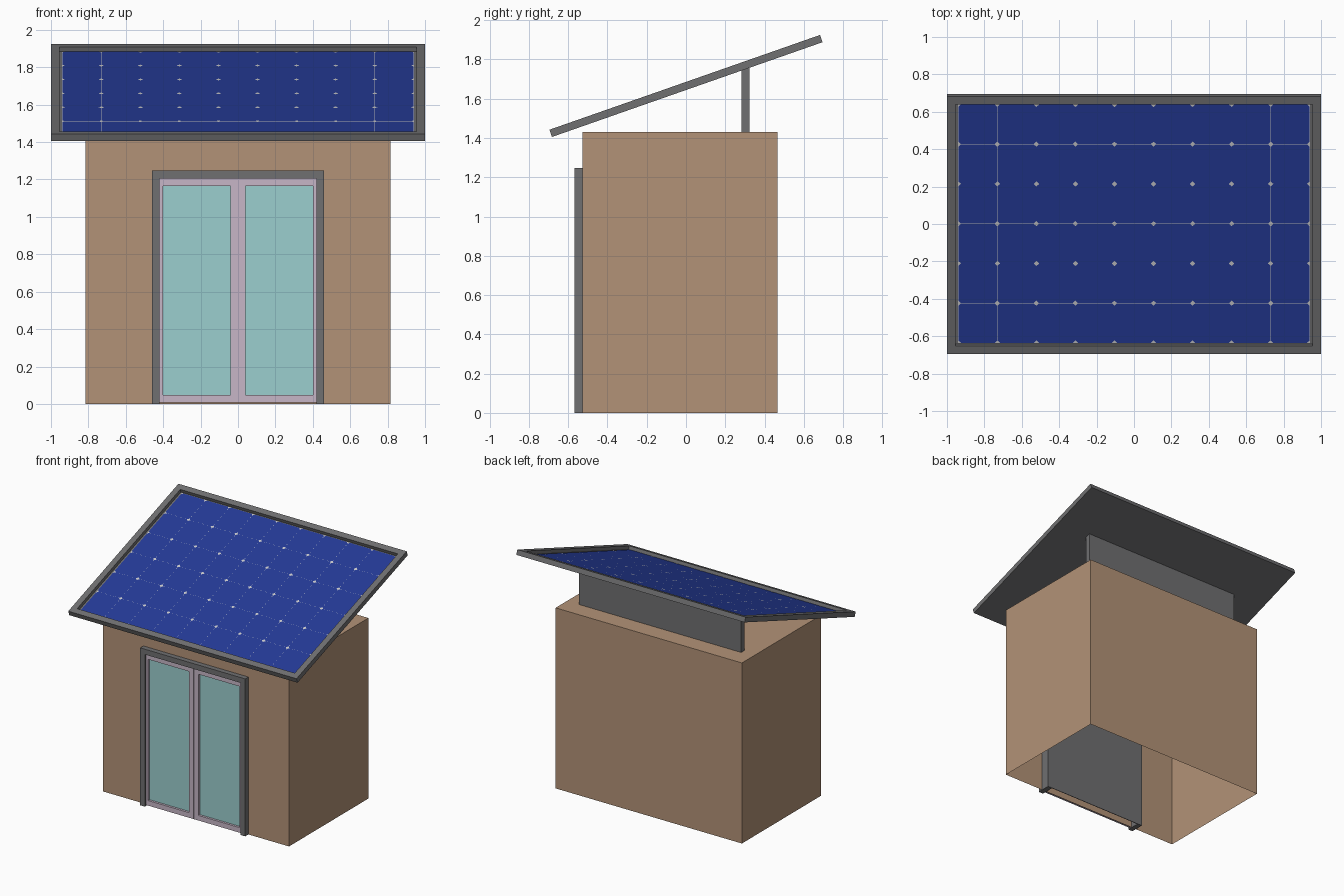
import bpy, bmesh, math
from mathutils import Matrix, Vector

if "Cube" in bpy.data.objects:
    bpy.data.objects.remove(bpy.data.objects["Cube"])


def material(name, rgb):
    m = bpy.data.materials.new(name)
    m.diffuse_color = (*rgb, 1)
    m.use_nodes = True
    m.node_tree.nodes["Principled BSDF"].inputs["Base Color"].default_value = m.diffuse_color
    return m


TAN = material("tan_wall", (0.45, 0.29, 0.185))
GRAY = material("dark_gray_metal", (0.16, 0.16, 0.165))
BLUE = material("cell_blue", (0.018, 0.043, 0.31))
PALE = material("pale_backing", (0.6, 0.6, 0.62))
GLASS = material("teal_glass", (0.33, 0.62, 0.62))
PINK = material("pale_mauve_frame", (0.57, 0.47, 0.57))


def finish(name, bm, mat, matrix=None):
    if matrix:
        bm.transform(matrix)
    me = bpy.data.meshes.new(name)
    bm.to_mesh(me)
    bm.free()
    me.materials.append(mat)
    ob = bpy.data.objects.new(name, me)
    bpy.context.collection.objects.link(ob)
    return ob


def box_bm(lo, hi):
    bm = bmesh.new()
    bmesh.ops.create_cube(bm, size=1)
    for v in bm.verts:
        v.co = Vector([(a + b) / 2 + c * (b - a) for a, b, c in zip(lo, hi, v.co)])
    bm.normal_update()
    return bm


def box(name, lo, hi, mat, matrix=None):
    return finish(name, box_bm(lo, hi), mat, matrix)


# Hollow body, open underneath
bm = box_bm((-0.816, -0.527, 0), (0.816, 0.466, 1.43))
bmesh.ops.delete(bm, geom=[f for f in bm.faces if f.normal.z < -0.5], context='FACES')
finish("body", bm, TAN)

# Rear roof support
box("roof_support", (-0.71, 0.282, 1.43), (0.71, 0.323, 1.757), GRAY)

# Door surround: U profile swept in depth, with a closed back inside the body
Y0, Y1 = -0.567, -0.457
outline = [(-0.46, 0), (-0.46, 1.247), (0.46, 1.247), (0.46, 0),
           (0.42, 0), (0.42, 1.205), (-0.42, 1.205), (-0.42, 0)]
bm = bmesh.new()
face = bm.faces.new([bm.verts.new((x, Y0, z)) for x, z in outline])
ext = bmesh.ops.extrude_face_region(bm, geom=[face])
bmesh.ops.translate(bm, vec=(0, Y1 - Y0, 0),
                    verts=[g for g in ext["geom"] if isinstance(g, bmesh.types.BMVert)])
bmesh.ops.recalc_face_normals(bm, faces=bm.faces)
finish("door_surround", bm, GRAY)
box("door_surround_back", (-0.46, Y1 - 0.004, 0), (0.46, Y1, 1.247), GRAY)

# Two glazed door leaves
for side, s in (("left", -1), ("right", 1)):
    def leaf(part, x0, x1, z0, z1, y0, mat):
        xs = sorted((s * x0, s * x1))
        box(f"{side}_door_{part}", (xs[0], y0, z0), (xs[1], -0.529, z1), mat)
    leaf("inner_stile", 0.001, 0.04, 0.008, 1.205, -0.553, PINK)
    leaf("outer_stile", 0.40, 0.421, 0.008, 1.205, -0.553, PINK)
    leaf("bottom_rail", 0.04, 0.40, 0.008, 0.048, -0.553, PINK)
    leaf("top_rail", 0.04, 0.40, 1.166, 1.205, -0.553, PINK)
    leaf("glass", 0.04, 0.40, 0.048, 1.166, -0.535, GLASS)

# Tilted roof tray with a recessed top
TILT = Matrix.Translation((0, 0, 1.665)) @ Matrix.Rotation(math.radians(19.3), 4, 'X')
H, FLOOR = 0.0195, -0.007
bm = box_bm((-1, -0.73, -H), (1, 0.73, H))
top = [f for f in bm.faces if f.normal.z > 0.5]
bmesh.ops.inset_region(bm, faces=top, thickness=0.066)
ext = bmesh.ops.extrude_face_region(bm, geom=top)
bmesh.ops.delete(bm, geom=top, context='FACES')
bmesh.ops.translate(bm, vec=(0, 0, FLOOR - H),
                    verts=[g for g in ext["geom"] if isinstance(g, bmesh.types.BMVert)])
bmesh.ops.recalc_face_normals(bm, faces=bm.faces)
finish("roof_tray", bm, GRAY, TILT)

# Pale backing sheet and 9 x 6 corner-cut solar cells
box("panel_backing", (-0.94, -0.676, FLOOR - 0.002), (0.94, 0.676, FLOOR + 0.001), PALE, TILT)
PX, PY, CUT, GAP = 0.2088, 0.2252, 0.014, 0.0004
bm = bmesh.new()
for i in range(9):
    for j in range(6):
        cx, cy = (i - 4) * PX, (j - 2.5) * PY
        a, b = PX / 2 - GAP, PY / 2 - GAP
        pts = [(a, b - CUT), (a - CUT, b), (CUT - a, b), (-a, b - CUT),
               (-a, CUT - b), (CUT - a, -b), (a - CUT, -b), (a, CUT - b)]
        bm.faces.new([bm.verts.new((cx + x, cy + y, FLOOR + 0.002)) for x, y in pts])
finish("solar_cells", bm, BLUE, TILT)
